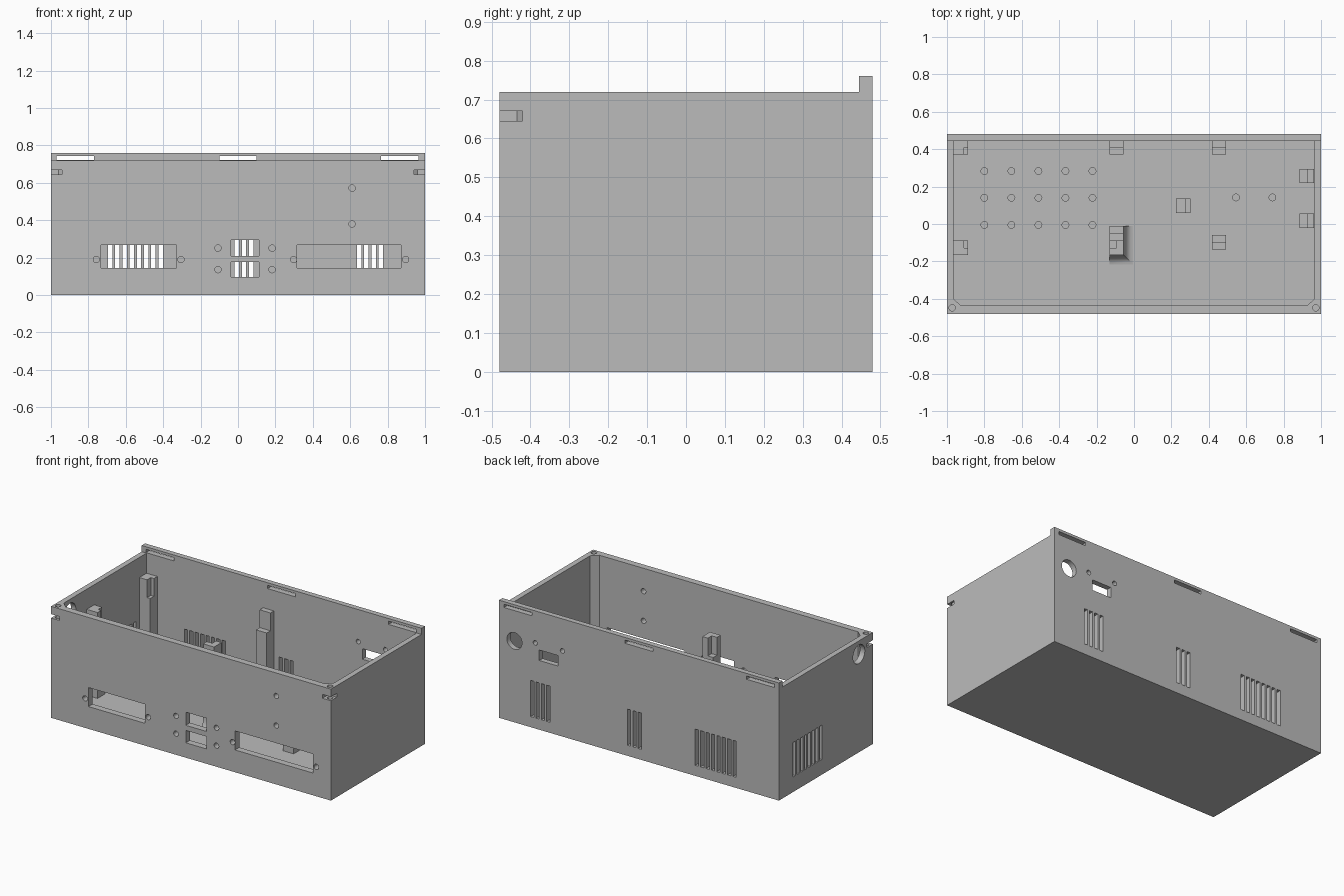
import bpy, bmesh, math
from mathutils import Matrix, Vector

cube = bpy.data.objects.get("Cube")
if cube:
    bpy.data.objects.remove(cube, do_unlink=True)

grey = bpy.data.materials.new("plain grey plastic")
grey.use_nodes = True
COLOUR = (0.5, 0.5, 0.5, 1)
grey.diffuse_color = COLOUR
grey.node_tree.nodes["Principled BSDF"].inputs["Base Color"].default_value = COLOUR


def add_box(bm, x0, x1, y0, y1, z0, z1):
    size = Matrix.Diagonal((x1 - x0, y1 - y0, z1 - z0, 1))
    centre = Vector((x0 + x1, y0 + y1, z0 + z1)) / 2
    bmesh.ops.create_cube(bm, size=1, matrix=Matrix.Translation(centre) @ size)


def add_pin(bm, x, y, z, radius, depth, axis="Z", sides=24):
    turn = {"X": Matrix.Rotation(math.pi / 2, 4, "Y"),
            "Y": Matrix.Rotation(math.pi / 2, 4, "X"),
            "Z": Matrix.Identity(4)}[axis]
    bmesh.ops.create_cone(bm, cap_ends=True, segments=sides, radius1=radius,
                          radius2=radius, depth=depth,
                          matrix=Matrix.Translation((x, y, z)) @ turn)


def add_prism(bm, outline, z0, z1):
    face = bm.faces.new([bm.verts.new((x, y, z0)) for x, y in outline])
    top = bmesh.ops.extrude_face_region(bm, geom=[face])["geom"]
    bmesh.ops.translate(bm, vec=(0, 0, z1 - z0),
                        verts=[v for v in top if isinstance(v, bmesh.types.BMVert)])


def finish(bm, name):
    bmesh.ops.recalc_face_normals(bm, faces=bm.faces)
    mesh = bpy.data.meshes.new(name)
    bm.to_mesh(mesh)
    bm.free()
    mesh.materials.append(grey)
    obj = bpy.data.objects.new(name, mesh)
    bpy.context.collection.objects.link(obj)
    return obj


def cut(target, bm):
    cutter = finish(bm, "cutter")
    cutter.hide_render = True
    mod = target.modifiers.new("cut", "BOOLEAN")
    mod.operation = "DIFFERENCE"
    mod.solver = "EXACT"
    mod.object = cutter
    bpy.context.view_layer.objects.active = target
    bpy.ops.object.modifier_apply(modifier=mod.name)
    bpy.data.objects.remove(cutter, do_unlink=True)


FLOOR, RIM = 0.035, 0.72
BACK, FRONT = 0.48, -0.48

# Enclosure: solid block, lowered rim, then hollow with chamfered front corners
bm = bmesh.new()
add_box(bm, -1, 1, FRONT, BACK, 0, 0.76)
case = finish(bm, "enclosure")

bm = bmesh.new()
add_box(bm, -1.1, 1.1, -0.6, 0.445, RIM, 0.9)
cut(case, bm)

bm = bmesh.new()
add_prism(bm, [(-0.965, 0.445), (-0.965, -0.40), (-0.925, -0.437),
               (0.925, -0.437), (0.965, -0.40), (0.965, 0.445)], FLOOR, 0.8)
cut(case, bm)

holes = bmesh.new()

# Front wall connector windows and their screw holes
for x0, x1, z0, z1 in [(-0.733, -0.33, 0.144, 0.267), (0.315, 0.872, 0.144, 0.267),
                       (-0.037, 0.112, 0.209, 0.294), (-0.037, 0.112, 0.096, 0.176)]:
    add_box(holes, x0, x1, -0.5, -0.42, z0, z1)
for x, z in [(-0.757, 0.19), (-0.305, 0.19), (0.297, 0.19), (0.896, 0.19),
             (-0.107, 0.251), (-0.107, 0.136), (0.182, 0.251), (0.182, 0.136),
             (0.61, 0.572), (0.61, 0.38)]:
    add_pin(holes, x, -0.46, z, 0.017, 0.08, "Y")

# Vent slots in the back wall and one side wall
PITCH, SLOT = 0.0385, 0.0235
for start, count in [(-0.695, 8), (-0.018, 3), (0.636, 4)]:
    for i in range(count):
        x = start + i * PITCH
        add_box(holes, x, x + SLOT, 0.42, 0.5, 0.068, 0.302)
for i in range(8):
    y = 0.042 + i * PITCH
    add_box(holes, -1.02, -0.94, y, y + SLOT, 0.098, 0.32)

# Lid slots in the raised back lip
for x in (-0.87, 0, 0.865):
    add_box(holes, x - 0.1, x + 0.1, 0.42, 0.5, RIM + 0.002, 0.743)

# Back wall sockets, side cable hole
add_pin(holes, 0.89, 0.46, 0.526, 0.054, 0.08, "Y", 40)
add_box(holes, 0.577, 0.713, 0.42, 0.5, 0.447, 0.515)
for x in (0.548, 0.742):
    add_pin(holes, x, 0.46, 0.553, 0.015, 0.08, "Y")
add_pin(holes, -0.98, -0.337, 0.634, 0.06, 0.08, "X", 40)

# Shallow round sockets in the floor
for i in range(5):
    for y in (0.283, 0.14, -0.005):
        add_pin(holes, -0.8 + i * 0.1445, y, FLOOR, 0.018, 0.03)
for x in (0.545, 0.74):
    add_pin(holes, x, 0.142, FLOOR, 0.018, 0.03)
cut(case, holes)

# Lid screw holes and nut slots at the front corners
screws, nuts = bmesh.new(), bmesh.new()
for s in (-1, 1):
    add_pin(screws, s * 0.972, -0.448, 0.66, 0.017, 0.2)
    add_prism(nuts, [(s * 1.02, -0.5), (s * 1.02, -0.42), (s * 0.96, -0.42),
                     (s * 0.94, -0.435), (s * 0.94, -0.5)], 0.645, 0.67)
cut(case, screws)
cut(case, nuts)


# Board posts: a ledge block with a taller stop behind the board edge
def post(name, x, y, ledge, top, stops):
    """stops: sides of the post, as in 'l', 'r', 'f', 'b', that rise to the top"""
    w, h = 0.077, 0.038
    bm = bmesh.new()
    z = FLOOR - 0.005
    add_box(bm, x, x + w, y, y + w, z, ledge)
    halves = {"l": (x, x + w - 0.022, y, y + w), "r": (x + h, x + w, y, y + w),
              "f": (x, x + w, y, y + h), "b": (x, x + w, y + h, y + w)}
    for side in stops:
        add_box(bm, *halves[side], ledge, top)
    return finish(bm, name)


TALL = (0.475, 0.59)
LOW = (0.10, 0.14)
post("tall_post_back_corner", -0.965, 0.372, *TALL, "lb")
post("tall_post_front_corner", -0.965, -0.166, *TALL, "lf")
post("tall_post_back_middle", -0.132, 0.372, *TALL, "b")
post("tall_post_front_middle", -0.132, -0.166, *TALL, "rf")
post("low_post_back", 0.416, 0.372, *LOW, "b")
post("low_post_front", 0.416, -0.136, *LOW, "f")
post("low_post_inner", 0.224, 0.058, *LOW, "l")
post("low_post_side_back", 0.886, 0.218, *LOW, "r")
post("low_post_side_front", 0.886, -0.022, *LOW, "r")

# Curved flare at the foot of the free-standing post, with a rib behind it
bm = bmesh.new()
rings = []
STEPS = 6
for i in range(STEPS + 1):
    a = math.pi / 2 * i / STEPS
    out = 0.05 * (1 - math.sin(a))
    z = FLOOR + 0.08 * (1 - math.cos(a))
    rings.append([bm.verts.new(p) for p in [
        (-0.132, -0.166 - out, z), (-0.055 + out, -0.166 - out, z),
        (-0.055 + out, -0.012, z), (-0.132, -0.012, z)]])
for low, high in zip(rings, rings[1:]):
    for j in range(4):
        k = (j + 1) % 4
        bm.faces.new((low[j], low[k], high[k], high[j]))
bm.faces.new(rings[0])
bm.faces.new(rings[-1])
flare = finish(bm, "post_foot")
for o in bpy.context.selected_objects:
    o.select_set(False)
bpy.context.view_layer.objects.active = flare
flare.select_set(True)
bpy.ops.object.shade_smooth_by_angle(angle=math.radians(30))

bm = bmesh.new()
add_box(bm, -0.132, -0.055, -0.09, -0.05, FLOOR, 0.30)
add_box(bm, -0.132, -0.055, -0.05, -0.012, FLOOR, 0.18)
finish(bm, "post_rib")
